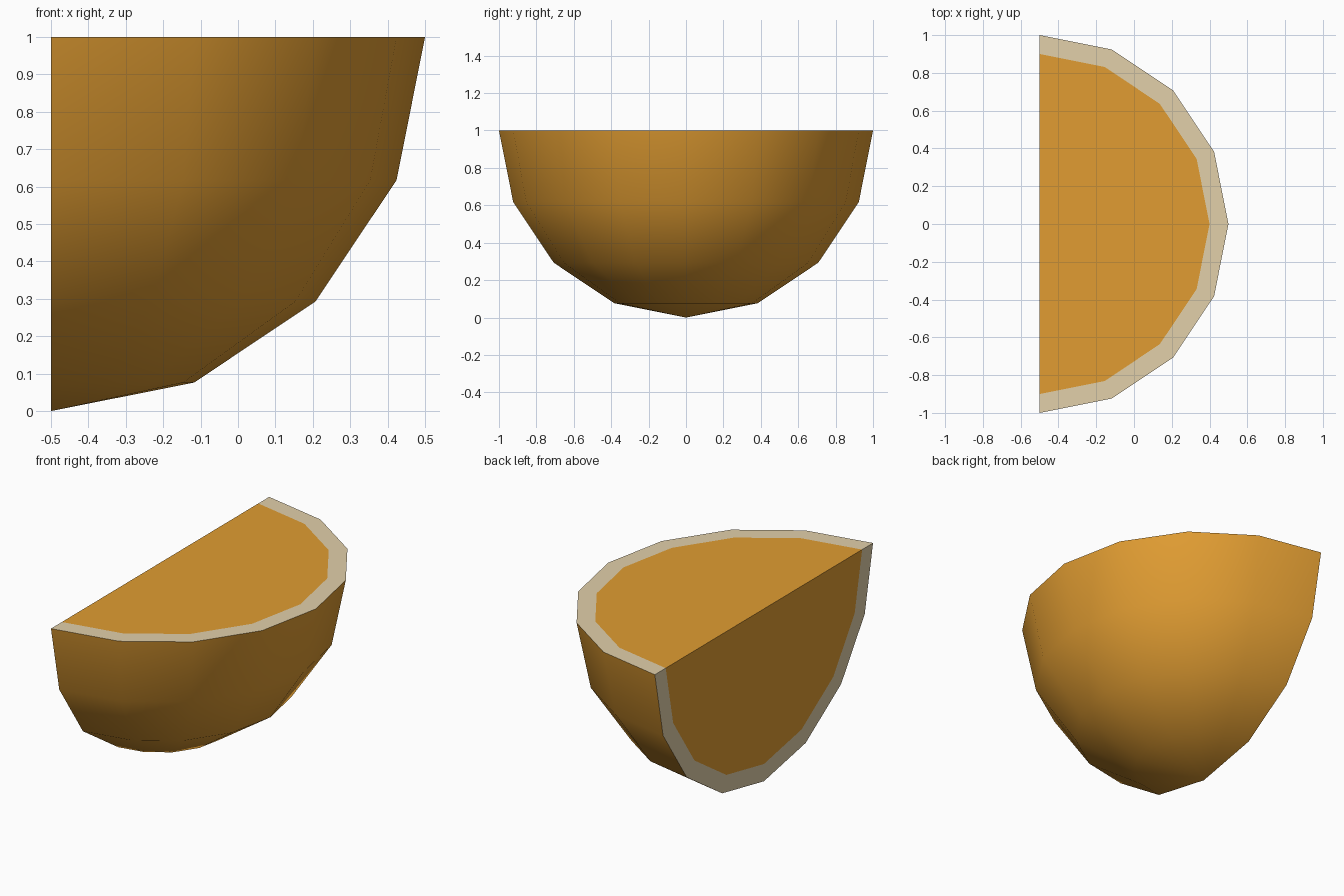
import bpy, bmesh, math
from mathutils import Vector

if "Cube" in bpy.data.objects:
    bpy.data.objects.remove(bpy.data.objects["Cube"])

CENTRE = Vector((-0.5, 0, 1))
STEP = math.pi / 8
INNER = 0.9


def material(name, rgb):
    m = bpy.data.materials.new(name)
    m.diffuse_color = (*rgb, 1)
    m.use_nodes = True
    m.node_tree.nodes["Principled BSDF"].inputs["Base Color"].default_value = m.diffuse_color
    return m


orange = material("orange", (0.75, 0.335, 0.032))
pith = material("pale pith", (0.76, 0.63, 0.40))


def finish(name, bm, mats):
    bmesh.ops.remove_doubles(bm, verts=bm.verts, dist=1e-5)
    me = bpy.data.meshes.new(name)
    bm.to_mesh(me)
    bm.free()
    for m in mats:
        me.materials.append(m)
    ob = bpy.data.objects.new(name, me)
    bpy.context.collection.objects.link(ob)
    return ob


def rind_point(ring, seg):
    # ring 0 is the rim, ring 4 the bottom pole; seg runs from -y to +y
    a, t = ring * STEP, (seg - 4) * STEP
    return CENTRE + Vector((math.cos(a) * math.cos(t),
                            math.cos(a) * math.sin(t), -math.sin(a)))


# Rind: quarter sphere shell
bm = bmesh.new()
grid = [[bm.verts.new(rind_point(r, s)) for s in range(9)] for r in range(4)]
pole = bm.verts.new(rind_point(4, 4))
for r in range(4):
    for s in range(8):
        if r < 3:
            f = (grid[r][s], grid[r + 1][s], grid[r + 1][s + 1], grid[r][s + 1])
        else:
            f = (grid[r][s], pole, grid[r][s + 1])
        bm.faces.new(f).smooth = True
finish("rind", bm, [orange])

# Cut faces: pith band around a half disc of flesh, on top and on the -x side
arcs = {
    "top": [Vector((math.cos((i - 4) * STEP), math.sin((i - 4) * STEP), 0))
            for i in range(9)],
    "side": [Vector((0, math.cos(i * STEP), -math.sin(i * STEP)))
             for i in range(9)],
}
normals = {"top": Vector((0, 0, 1)), "side": Vector((-1, 0, 0))}
bm = bmesh.new()
for key, arc in arcs.items():
    outer = [bm.verts.new(CENTRE + p) for p in arc]
    inner = [bm.verts.new(CENTRE + p * INNER) for p in arc]
    faces = [bm.faces.new(inner)]
    for i in range(8):
        f = bm.faces.new((outer[i], outer[i + 1], inner[i + 1], inner[i]))
        f.material_index = 1
        faces.append(f)
    for f in faces:
        f.normal_update()
        if f.normal.dot(normals[key]) < 0:
            f.normal_flip()
finish("cut_flesh", bm, [orange, pith])
